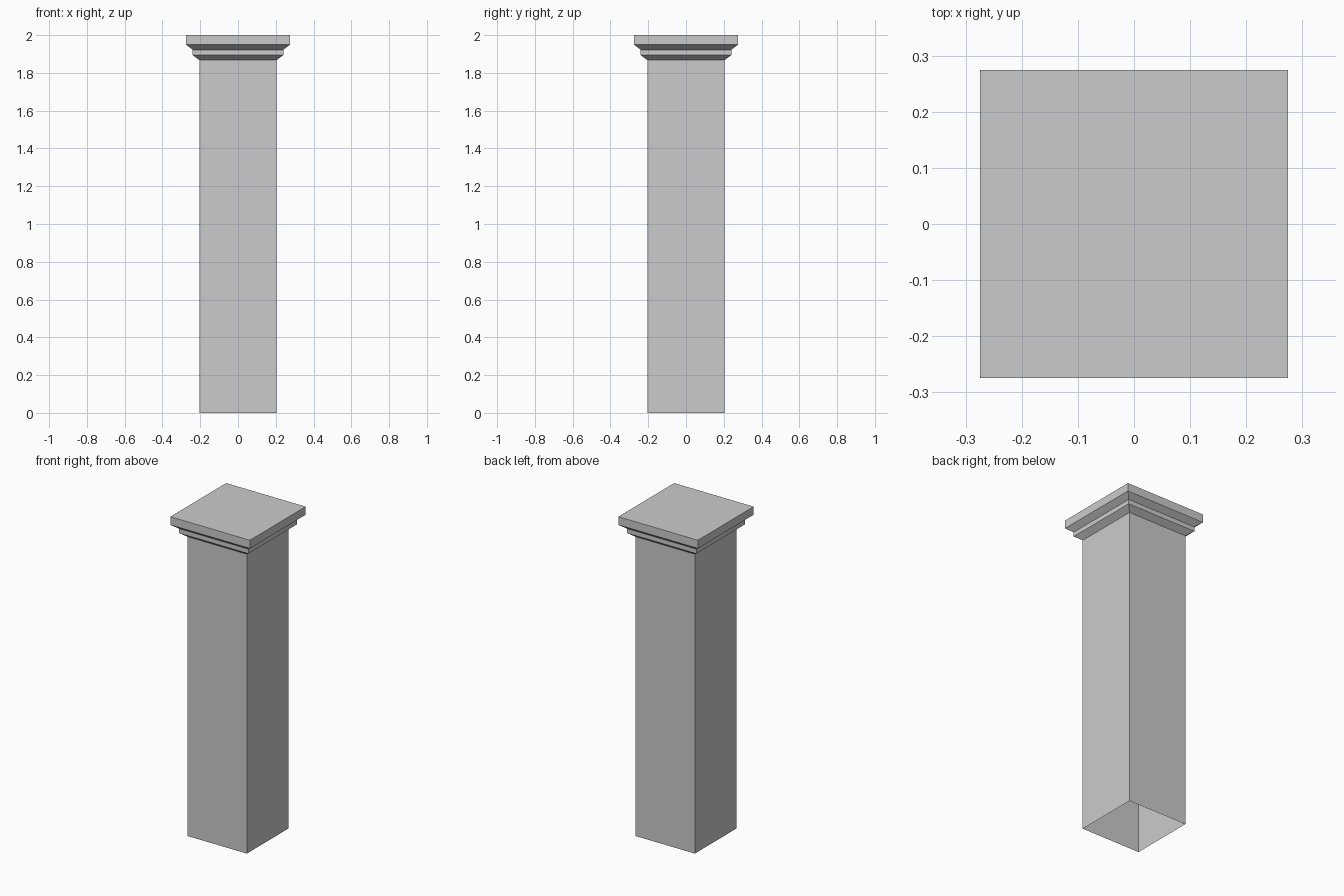
import bpy, bmesh

if "Cube" in bpy.data.objects:
    bpy.data.objects.remove(bpy.data.objects["Cube"])

# Square pillar profile: (half width, height), from the open foot to the cap
PROFILE = [(0.204, 0.0), (0.204, 1.867), (0.24, 1.894),
           (0.24, 1.922), (0.2745, 1.949), (0.2745, 2.0)]
CORNERS = [(-1, -1), (1, -1), (1, 1), (-1, 1)]

bm = bmesh.new()
rings = [[bm.verts.new((x * h, y * h, z)) for x, y in CORNERS] for h, z in PROFILE]

# Shaft and stepped capital walls
for low, high in zip(rings, rings[1:]):
    for i in range(4):
        j = (i + 1) % 4
        bm.faces.new((low[i], low[j], high[j], high[i]))

# Flat top of the cap; the foot stays open
bm.faces.new(rings[-1])

mesh = bpy.data.meshes.new("square_pillar")
bm.to_mesh(mesh)
bm.free()
pillar = bpy.data.objects.new("square_pillar", mesh)
bpy.context.collection.objects.link(pillar)
